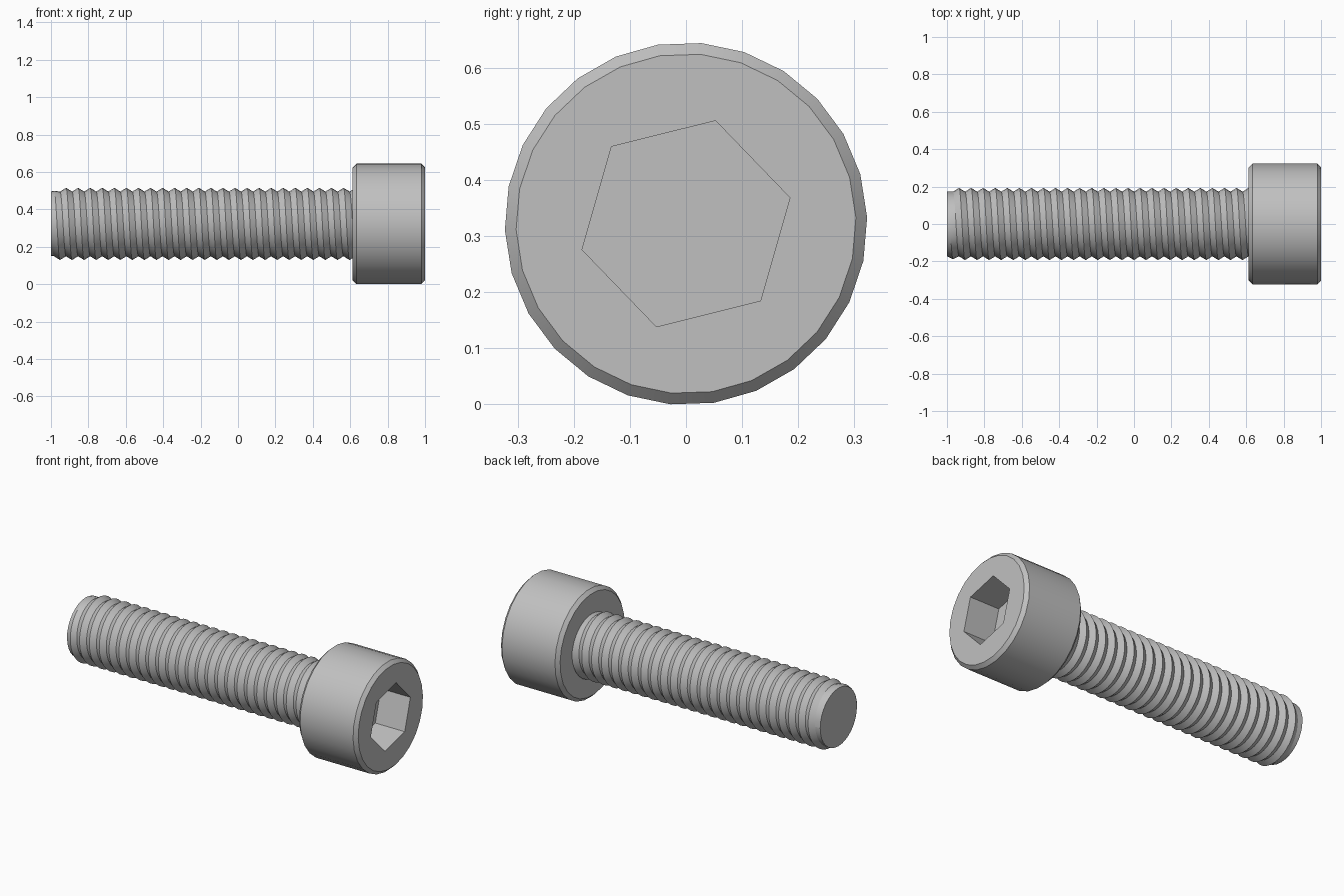
import bpy, bmesh, math

cube = bpy.data.objects.get("Cube")
if cube:
    bpy.data.objects.remove(cube, do_unlink=True)

HEAD_R, HEAD_X, CHAMFER = 0.323, 0.613, 0.02
ROOT_R, CREST_R, PITCH = 0.173, 0.193, 0.0645
AXIS_Z = 0.322

steel = bpy.data.materials.new("grey steel")
steel.use_nodes = True
grey = (0.53, 0.53, 0.53, 1)
steel.diffuse_color = grey
steel.node_tree.nodes["Principled BSDF"].inputs["Base Color"].default_value = grey


def point(x, r, angle):
    """Point at a radius and angle around the screw axis."""
    return (x, r * math.cos(angle), AXIS_Z + r * math.sin(angle))


def finish(name, bm):
    bmesh.ops.recalc_face_normals(bm, faces=bm.faces)
    mesh = bpy.data.meshes.new(name)
    bm.to_mesh(mesh)
    bm.free()
    obj = bpy.data.objects.new(name, mesh)
    bpy.context.collection.objects.link(obj)
    mesh.materials.append(steel)
    return obj


def lathe(name, profile, sides, turn=0):
    """Closed solid turned about the screw axis from (x, radius) pairs."""
    bm = bmesh.new()
    rings = [[bm.verts.new(point(x, r, math.radians(turn) + math.tau * i / sides))
              for i in range(sides)] for x, r in profile]
    for a, b in zip(rings, rings[1:]):
        for i in range(sides):
            j = (i + 1) % sides
            bm.faces.new((a[i], a[j], b[j], b[i]))
    bm.faces.new(rings[0])
    bm.faces.new(rings[-1])
    return finish(name, bm)


def smooth(obj):
    bpy.ops.object.select_all(action="DESELECT")
    obj.select_set(True)
    bpy.context.view_layer.objects.active = obj
    bpy.ops.object.shade_smooth_by_angle(angle=math.radians(30))


# Chamfered cylindrical head
head = lathe("head", [(HEAD_X, HEAD_R - CHAMFER), (HEAD_X + CHAMFER, HEAD_R),
                      (1 - CHAMFER, HEAD_R), (1, HEAD_R - CHAMFER)], 26, 2)

# Hexagonal socket cut into the head
cutter = lathe("socket_cutter", [(0.807, 0.191), (1.1, 0.191)], 6, 14)
cut = head.modifiers.new("socket", "BOOLEAN")
cut.operation = "DIFFERENCE"
cut.solver = "EXACT"
cut.object = cutter
bpy.context.view_layer.objects.active = head
bpy.ops.object.modifier_apply(modifier=cut.name)
bpy.data.objects.remove(cutter, do_unlink=True)
smooth(head)

# Plain core of the shank, showing at the tip
STEPS = 32
shank = lathe("shank_core", [(-1, ROOT_R - 0.001), (HEAD_X + 0.03, ROOT_R - 0.001)], STEPS)
smooth(shank)

# Right-handed helical thread: a root line and a crest line wound together
start = -1 - PITCH / 2
stations = int((HEAD_X + 0.02 - start) / PITCH * STEPS)
bm = bmesh.new()
roots, crests = [], []
for s in range(stations + 1):
    angle = math.tau * s / STEPS
    x = start + PITCH * s / STEPS
    fade = min(1, max(0, (x + PITCH / 2 + 0.99) / 0.03))
    roots.append(bm.verts.new(point(max(x, -1), ROOT_R, angle)))
    crests.append(bm.verts.new(point(max(x + PITCH / 2, -1),
                                     ROOT_R + fade * (CREST_R - ROOT_R), angle)))
for s in range(stations):
    bm.faces.new((roots[s], roots[s + 1], crests[s + 1], crests[s]))
    if s + STEPS < stations:
        n = s + STEPS
        bm.faces.new((crests[s], crests[s + 1], roots[n + 1], roots[n]))
bmesh.ops.remove_doubles(bm, verts=bm.verts, dist=0.0001)
bmesh.ops.dissolve_degenerate(bm, edges=bm.edges, dist=0.0001)
thread = finish("thread", bm)
smooth(thread)
